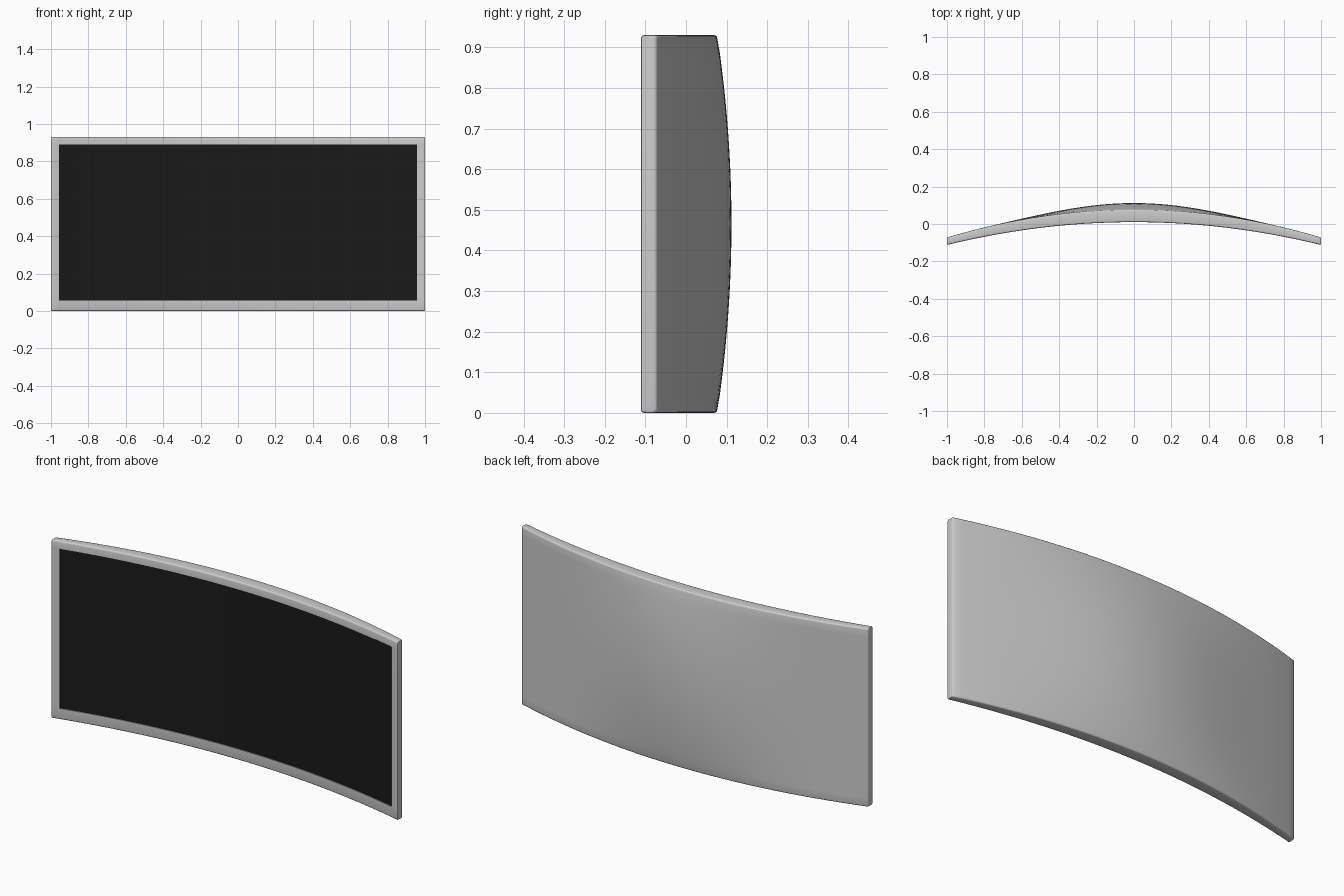
import bpy, bmesh, math

if "Cube" in bpy.data.objects:
    bpy.data.objects.remove(bpy.data.objects["Cube"])

H = 0.93                     # panel height
SX, Z0, Z1 = 0.958, 0.057, 0.89   # screen opening
R = 0.008                    # edge rounding


def front_y(x):
    return 0.01 - 0.122 * x * x


def back_y(x, z):
    edge = 0.077 - 0.149 * x * x
    t = 2 * z / H - 1
    fall = math.cos(math.pi / 2 * min(abs(x) / 0.8, 1)) ** 2
    return edge + 0.035 * fall * max(0, 1 - t * t)


def ring(x, recess, inset):
    """Closed y-z section of the casing at one x station."""
    f = front_y(x) + inset
    lo, hi = inset, H - inset
    pts = [(f + recess, Z1), (f + recess, Z0), (f, Z0)]

    def corner(y, z, a0):
        for i in range(4):
            a = math.radians(a0 + 30 * i)
            pts.append((y + R * math.cos(a), z + R * math.sin(a)))

    corner(f + R, lo + R, 180)
    corner(back_y(x, 0) - inset - R, lo + R, 270)
    for i in range(1, 24):
        z = lo + R + (hi - lo - 2 * R) * i / 24
        pts.append((back_y(x, z) - inset, z))
    corner(back_y(x, H) - inset - R, hi - R, 0)
    corner(f + R, hi - R, 90)
    pts.append((f, Z1))
    return [(x, y, z) for y, z in pts]


def make_object(name, bm):
    me = bpy.data.meshes.new(name)
    bm.to_mesh(me)
    bm.free()
    ob = bpy.data.objects.new(name, me)
    bpy.context.collection.objects.link(ob)
    bpy.ops.object.select_all(action='DESELECT')
    ob.select_set(True)
    bpy.context.view_layer.objects.active = ob
    bpy.ops.object.shade_smooth_by_angle(angle=math.radians(35))
    return ob


# Curved casing with bulged back and shallow screen recess
inner = [-SX + 2 * SX * i / 64 for i in range(65)]
stations = ([(-1, 0, 0.005), (-0.9985, 0, 0.0015), (-0.995, 0, 0), (-SX, 0, 0)]
            + [(x, 0.006, 0) for x in inner]
            + [(SX, 0, 0), (0.995, 0, 0), (0.9985, 0, 0.0015), (1, 0, 0.005)])
bm = bmesh.new()
rings = [[bm.verts.new(p) for p in ring(*s)] for s in stations]
for a, b in zip(rings, rings[1:]):
    for i in range(len(a)):
        j = (i + 1) % len(a)
        bm.faces.new((a[i], a[j], b[j], b[i]))
bm.faces.new(rings[0])
bm.faces.new(rings[-1][::-1])
bmesh.ops.remove_doubles(bm, verts=bm.verts, dist=0.00005)
bmesh.ops.recalc_face_normals(bm, faces=bm.faces)
make_object("casing", bm)

# Black curved screen sitting in the recess
bm = bmesh.new()
cols = [[bm.verts.new((x, front_y(x) + 0.0045, z)) for z in (Z0, Z1)] for x in inner]
for a, b in zip(cols, cols[1:]):
    bm.faces.new((a[0], b[0], b[1], a[1]))
screen = make_object("screen", bm)
mat = bpy.data.materials.new("screen_black")
mat.diffuse_color = (0.01, 0.01, 0.01, 1)
mat.use_nodes = True
mat.node_tree.nodes["Principled BSDF"].inputs["Base Color"].default_value = mat.diffuse_color
screen.data.materials.append(mat)
